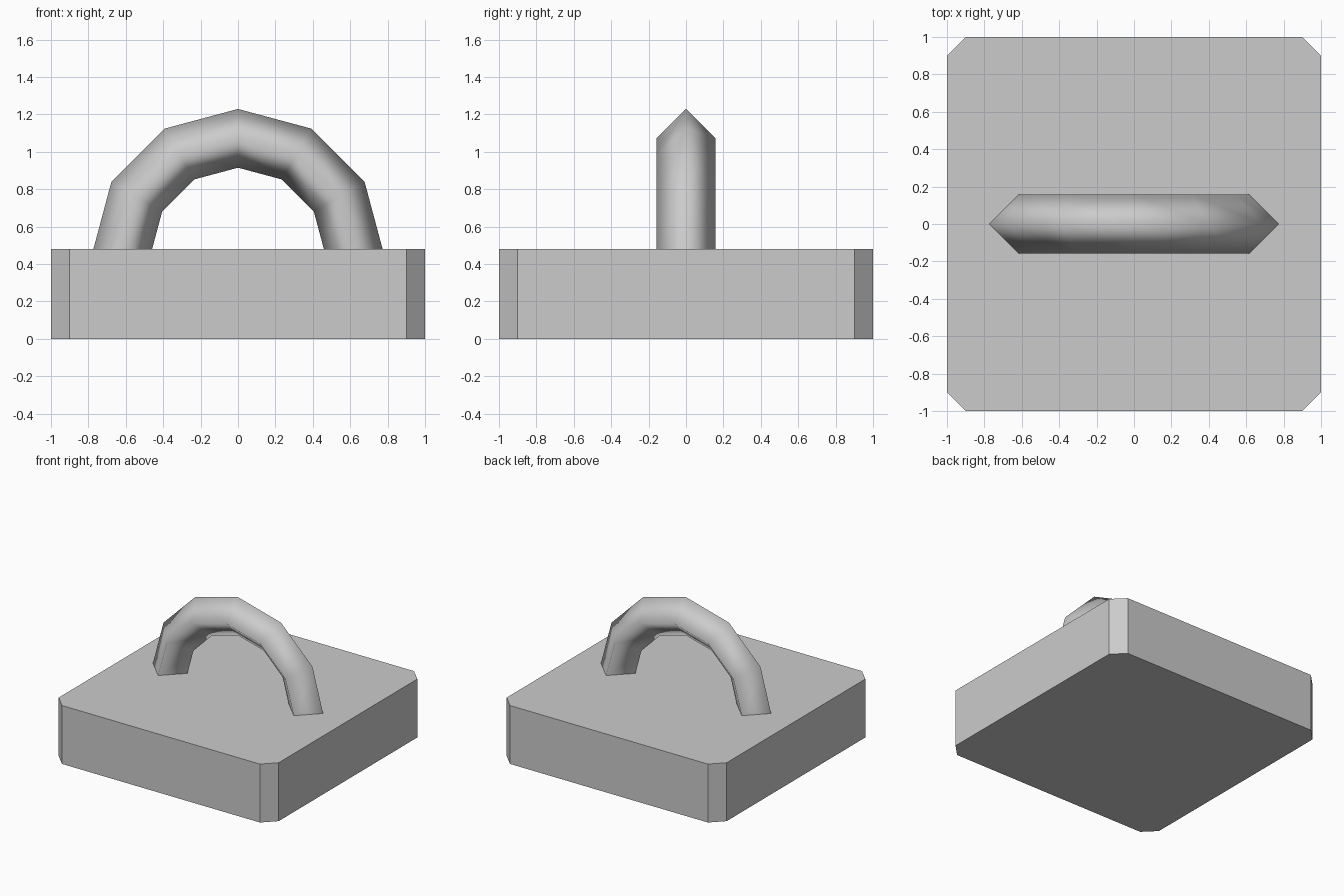
import bpy
import bmesh
import math
from mathutils import Vector

cube = bpy.data.objects.get("Cube")
if cube:
    bpy.data.objects.remove(cube, do_unlink=True)

# Material
grey = bpy.data.materials.new("plain grey")
grey.use_nodes = True
colour = (0.6, 0.6, 0.6, 1)
grey.diffuse_color = colour
grey.node_tree.nodes["Principled BSDF"].inputs["Base Color"].default_value = colour


def make_object(name, bm, smooth=False):
    bmesh.ops.recalc_face_normals(bm, faces=bm.faces)
    for face in bm.faces:
        face.smooth = smooth
    mesh = bpy.data.meshes.new(name)
    bm.to_mesh(mesh)
    bm.free()
    mesh.materials.append(grey)
    obj = bpy.data.objects.new(name, mesh)
    bpy.context.collection.objects.link(obj)
    return obj


# Base: square slab with chamfered upright corners
HEIGHT = 0.48
bm = bmesh.new()
bmesh.ops.create_cube(bm, size=2)
bmesh.ops.scale(bm, vec=(1, 1, HEIGHT / 2), verts=bm.verts)
bmesh.ops.translate(bm, vec=(0, 0, HEIGHT / 2), verts=bm.verts)
uprights = [e for e in bm.edges
            if abs(e.verts[0].co.z - e.verts[1].co.z) > HEIGHT / 2]
bmesh.ops.bevel(bm, geom=uprights, offset=0.1, segments=1, affect='EDGES')
make_object("base", bm)

# Handle: diamond section swept through a half circle, feet sunk in the base
RING, TUBE = 0.625, 0.157
centre = Vector((0, 0, 0.447))
bm = bmesh.new()
section = []
for i in range(4):
    a = i * math.pi / 2
    offset = Vector((RING + TUBE * math.cos(a), TUBE * math.sin(a), 0))
    section.append(bm.verts.new(centre + offset))
foot = bm.faces.new(section)
bmesh.ops.spin(bm, geom=[foot], cent=centre, axis=(0, -1, 0),
               angle=math.pi, steps=6, use_duplicate=False)
# Leave the sunken feet open so the smooth shading stays even
caps = [f for f in bm.faces if all(abs(v.co.z - centre.z) < 1e-4 for v in f.verts)]
bmesh.ops.delete(bm, geom=caps, context='FACES_ONLY')
make_object("handle", bm, smooth=True)
